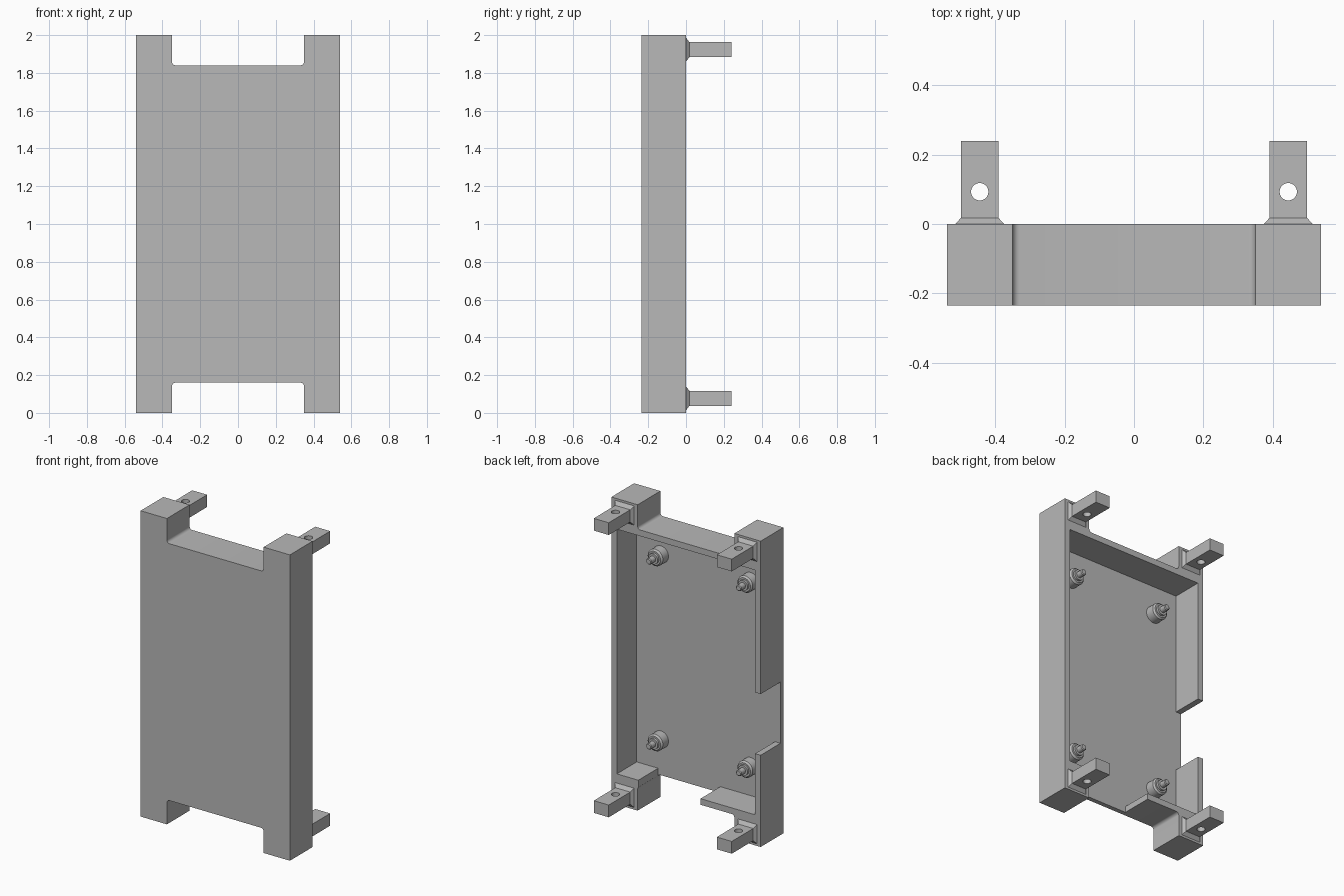
import bpy, bmesh, math
from mathutils import Matrix, Vector

if "Cube" in bpy.data.objects:
    bpy.data.objects.remove(bpy.data.objects["Cube"], do_unlink=True)

grey = bpy.data.materials.new("plain grey")
grey.use_nodes = True
GREY = (0.48, 0.48, 0.48, 1)
grey.diffuse_color = GREY
grey.node_tree.nodes["Principled BSDF"].inputs["Base Color"].default_value = GREY

HALF_W, HEIGHT, DEPTH = 0.54, 2.0, 0.235
PLATE_Y = -0.205          # back surface of the front plate
WALL = 0.04
NOTCH_X, NOTCH_Z, FILLET = 0.35, 0.16, 0.02


def finish(name, bm):
    bmesh.ops.recalc_face_normals(bm, faces=bm.faces)
    mesh = bpy.data.meshes.new(name)
    bm.to_mesh(mesh)
    bm.free()
    mesh.materials.append(grey)
    obj = bpy.data.objects.new(name, mesh)
    bpy.context.collection.objects.link(obj)
    return obj


def activate(obj):
    bpy.ops.object.select_all(action='DESELECT')
    obj.select_set(True)
    bpy.context.view_layer.objects.active = obj


def smooth(obj):
    activate(obj)
    bpy.ops.object.shade_smooth_by_angle(angle=math.radians(30))


def box(name, lo, hi):
    bm = bmesh.new()
    lo, hi = Vector(lo), Vector(hi)
    size = hi - lo
    bmesh.ops.create_cube(bm, size=1, matrix=Matrix.Translation((lo + hi) / 2)
                          @ Matrix.Diagonal((*size, 1)))
    return finish(name, bm)


def cut(obj, cutter):
    cutter.hide_render = True
    mod = obj.modifiers.new("cut", 'BOOLEAN')
    mod.operation, mod.solver, mod.object = 'DIFFERENCE', 'EXACT', cutter
    activate(obj)
    bpy.ops.object.modifier_apply(modifier=mod.name)
    bpy.data.objects.remove(cutter, do_unlink=True)


# Case outline: rectangle with a filleted notch in the top and bottom edges
corner = [(HALF_W, HEIGHT), (NOTCH_X, HEIGHT)]
for i in range(7):
    a = math.radians(15 * i)
    corner.append((NOTCH_X - FILLET + FILLET * math.cos(a),
                   HEIGHT - NOTCH_Z + FILLET - FILLET * math.sin(a)))
top = corner + [(-x, z) for x, z in reversed(corner)]
outline = top + [(x, HEIGHT - z) for x, z in reversed(top)]

bm = bmesh.new()
face = bm.faces.new([bm.verts.new((x, -DEPTH, z)) for x, z in outline])
ext = bmesh.ops.extrude_face_region(bm, geom=[face])
bmesh.ops.translate(bm, vec=(0, DEPTH, 0),
                    verts=[v for v in ext["geom"] if isinstance(v, bmesh.types.BMVert)])
case = finish("case", bm)

# Hollow back, side opening and bottom opening
inner_z = NOTCH_Z + WALL
cut(case, box("cavity", (WALL - HALF_W, PLATE_Y, inner_z),
              (HALF_W - WALL, 0.1, HEIGHT - inner_z)))
cut(case, box("side_opening", (-0.6, PLATE_Y, 0.6), (-0.45, 0.1, 1.0)))
cut(case, box("bottom_opening", (-0.105, PLATE_Y, 0.1), (0.345, 0.1, 0.3)))
smooth(case)


# Mounting tab with a flared foot and a vertical screw hole
def mounting_tab(name, x, z):
    bm = bmesh.new()
    rings = []
    for y, hx, hz in ((-0.005, 0.07, 0.063), (0, 0.07, 0.063),
                      (0.018, 0.054, 0.04), (0.24, 0.054, 0.04)):
        rings.append([bm.verts.new((x + sx * hx, y, z + sz * hz))
                      for sx, sz in ((-1, -1), (1, -1), (1, 1), (-1, 1))])
    for a, b in zip(rings, rings[1:]):
        for i in range(4):
            j = (i + 1) % 4
            bm.faces.new((a[i], a[j], b[j], b[i]))
    bm.faces.new(rings[0])
    bm.faces.new(rings[-1])
    tab = finish(name, bm)
    bm = bmesh.new()
    bmesh.ops.create_cone(bm, cap_ends=True, segments=32, radius1=0.025, radius2=0.025,
                          depth=0.3, matrix=Matrix.Translation((x, 0.093, z)))
    cut(tab, finish("hole_cutter", bm))
    smooth(tab)


# Stepped standoff peg, a lathed profile pointing backwards
def standoff(name, x, z):
    bm = bmesh.new()
    profile = [(0, 0), (0.055, 0), (0.055, 0.06), (0.045, 0.07), (0.034, 0.07),
               (0.034, 0.085), (0.02, 0.085), (0.02, 0.125), (0.015, 0.13), (0, 0.13)]
    verts = [bm.verts.new((x + r, PLATE_Y - 0.002 + h, z)) for r, h in profile]
    edges = [bm.edges.new(pair) for pair in zip(verts, verts[1:])]
    bmesh.ops.spin(bm, geom=verts + edges, cent=(x, 0, z), axis=(0, 1, 0),
                   angle=math.tau, steps=32, use_duplicate=False)
    bmesh.ops.remove_doubles(bm, verts=bm.verts, dist=0.0005)
    smooth(finish(name, bm))


for side, sx in (("left", 1), ("right", -1)):
    for level, sz in (("upper", 1), ("lower", -1)):
        mounting_tab(f"{level}_{side}_mounting_tab", sx * 0.445, 1 + sz * 0.923)
        standoff(f"{level}_{side}_standoff", sx * 0.325, 1 + sz * 0.605)
